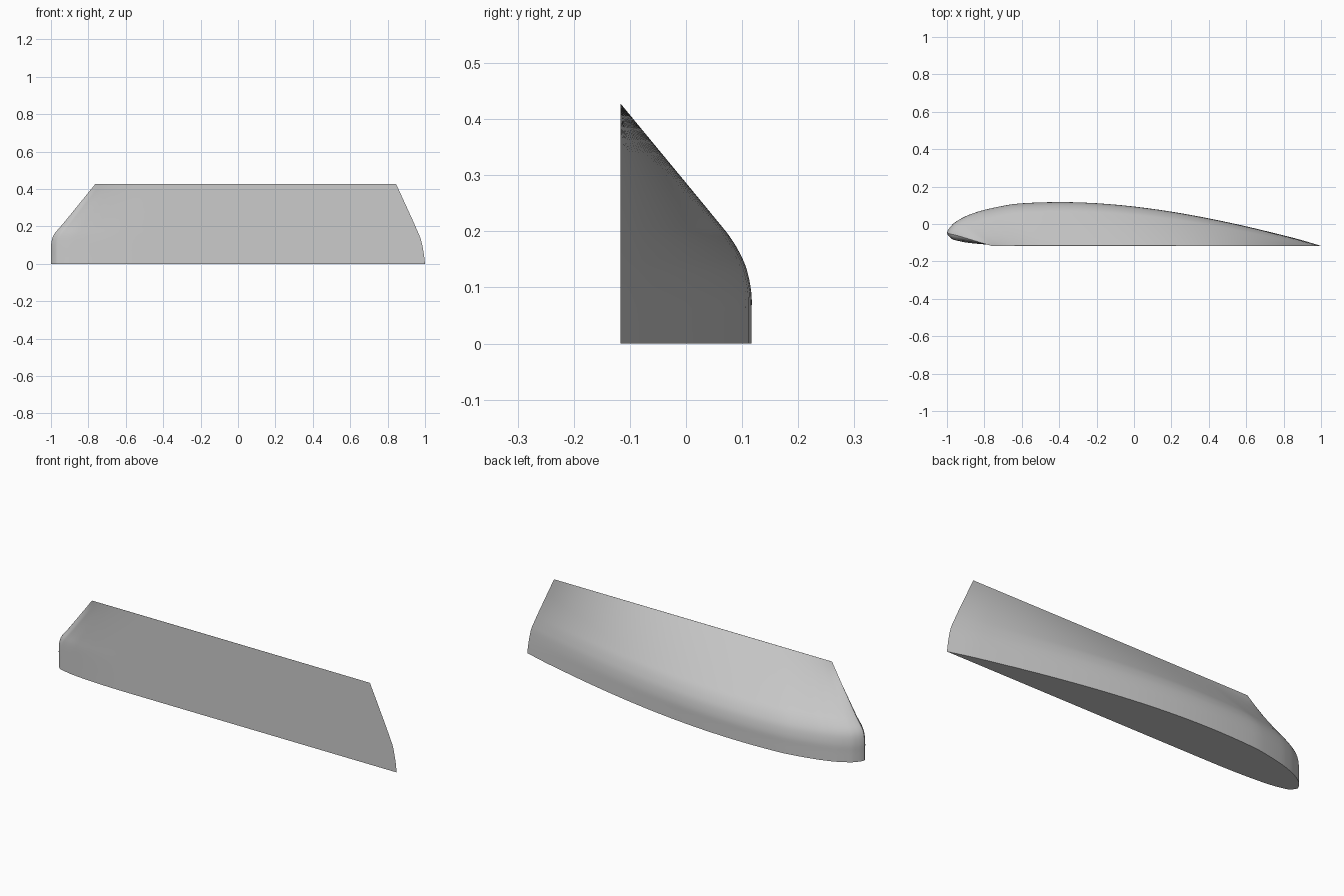
import bpy, bmesh
from mathutils import Vector
from mathutils.interpolate import poly_3d_calc  # noqa: F401

if "Cube" in bpy.data.objects:
    bpy.data.objects.remove(bpy.data.objects["Cube"])

# Flat-bottomed airfoil section: (chord, thickness) in percent
UPPER = [(0, 3.5), (1.25, 5.45), (2.5, 6.5), (5, 7.9), (7.5, 8.85), (10, 9.6),
         (15, 10.68), (20, 11.36), (30, 11.7), (40, 11.4), (50, 10.52),
         (60, 9.15), (70, 7.35), (80, 5.22), (90, 2.8), (95, 1.49), (100, 0.0)]
LOWER = [(0, 3.5), (1.25, 1.93), (2.5, 1.47), (5, 0.93), (7.5, 0.63),
         (10, 0.42), (15, 0.15), (20, 0.03), (30, 0), (100, 0)]
# Span stations: z, leading edge x, trailing edge x, thickness factor
STATIONS = [(0, -1, 1, 1), (0.05, -1, 0.994, 1), (0.09, -1, 0.987, 0.998),
            (0.13, -0.995, 0.978, 0.965), (0.16, -0.982, 0.966, 0.912),
            (0.19, -0.957, 0.953, 0.835), (0.22, -0.931, 0.94, 0.733),
            (0.29, -0.874, 0.908, 0.487), (0.36, -0.817, 0.876, 0.24),
            (0.427, -0.763, 0.845, 0.004)]
BASE_Y = -0.117


def spline(points, steps):
    """Smooth curve through the points."""
    pts = [Vector(p) for p in points]
    pts = [2 * pts[0] - pts[1]] + pts + [2 * pts[-1] - pts[-2]]
    out = []
    for a, b, c, d in zip(pts, pts[1:], pts[2:], pts[3:]):
        for i in range(steps):
            t = i / steps
            out.append(0.5 * (2 * b + (c - a) * t + (2 * a - 5 * b + 4 * c - d) * t * t
                              + (3 * b - a - 3 * c + d) * t ** 3))
    return out + [pts[-2]]


# Closed section: trailing edge over the top to the nose, back underneath
loop = spline(UPPER[::-1] + LOWER[1:-1], 3) + [Vector((x, 0)) for x in (45, 60, 75, 90)]
section = [(p.x / 100, max(p.y, 0) / 100 * 2) for p in loop]

# Wing tip lofted through the span stations
bm = bmesh.new()
rings = []
for z, le, te, s in spline(STATIONS, 3):
    rings.append([bm.verts.new((le + (te - le) * u, BASE_Y + v * s, z)) for u, v in section])
n = len(section)
for low, high in zip(rings, rings[1:]):
    for i in range(n):
        j = (i + 1) % n
        bm.faces.new((low[i], low[j], high[j], high[i]))
bm.faces.new(rings[0])
bm.faces.new(rings[-1])
bmesh.ops.recalc_face_normals(bm, faces=bm.faces)
mesh = bpy.data.meshes.new("wing_tip")
bm.to_mesh(mesh)
bm.free()
wing = bpy.data.objects.new("wing_tip", mesh)
bpy.context.collection.objects.link(wing)

# Plain grey finish
grey = bpy.data.materials.new("light grey")
grey.diffuse_color = (0.6, 0.6, 0.6, 1)
grey.use_nodes = True
grey.node_tree.nodes["Principled BSDF"].inputs["Base Color"].default_value = grey.diffuse_color
mesh.materials.append(grey)

bpy.context.view_layer.objects.active = wing
wing.select_set(True)
bpy.ops.object.shade_smooth_by_angle(angle=0.6)
